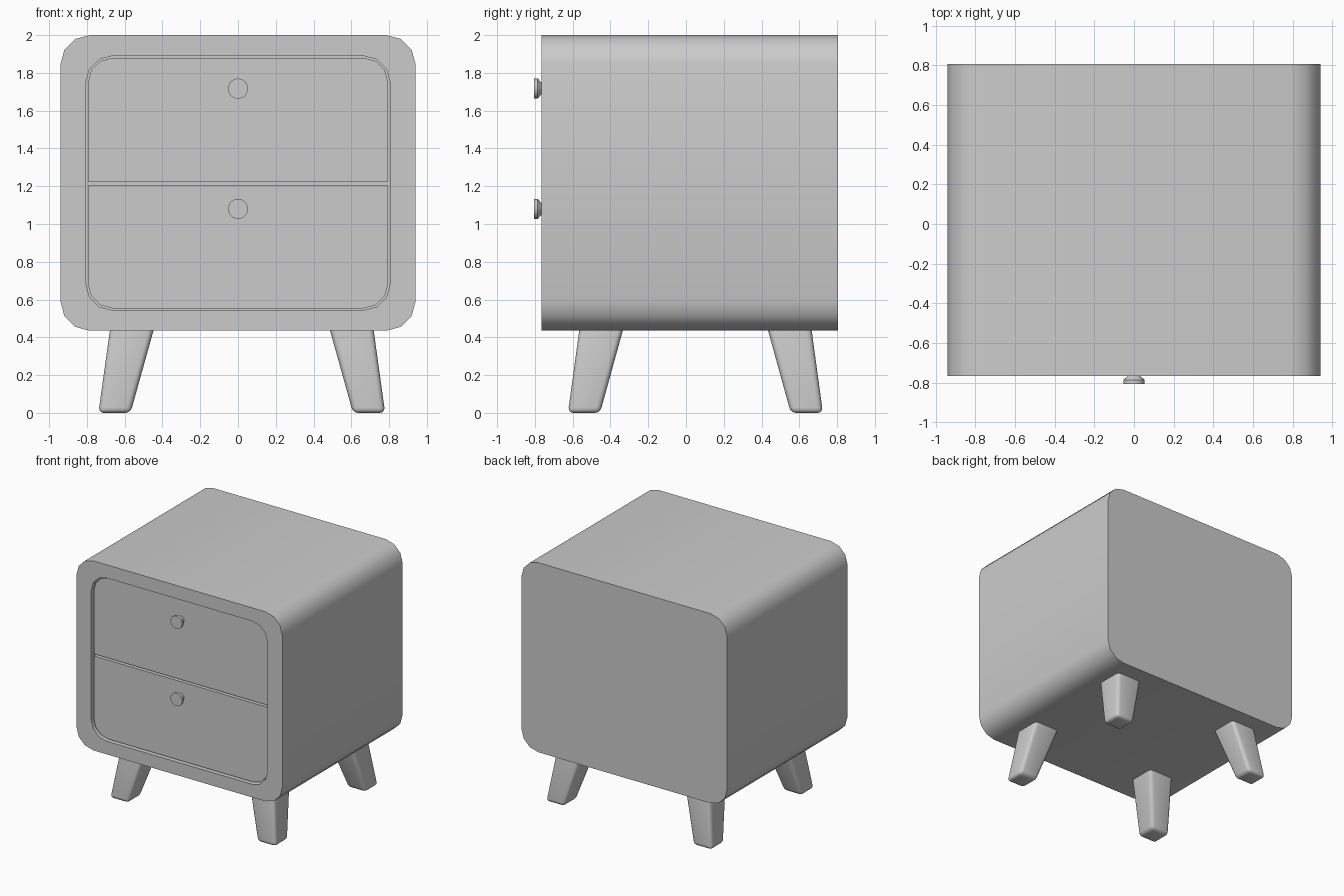
import bpy, bmesh, math

if "Cube" in bpy.data.objects:
    bpy.data.objects.remove(bpy.data.objects["Cube"])

FRONT, BACK = -0.765, 0.805


def finish(name, bm, angle=35):
    bmesh.ops.recalc_face_normals(bm, faces=bm.faces)
    mesh = bpy.data.meshes.new(name)
    bm.to_mesh(mesh)
    bm.free()
    obj = bpy.data.objects.new(name, mesh)
    bpy.context.collection.objects.link(obj)
    bpy.ops.object.select_all(action='DESELECT')
    obj.select_set(True)
    bpy.context.view_layer.objects.active = obj
    bpy.ops.object.shade_smooth_by_angle(angle=math.radians(angle))
    return obj


def outline(w, z0, z1, r_top, r_bot, seg=3):
    """Rounded rectangle in XZ, half width w; a zero radius gives a square corner."""
    pts = []
    for sx, z, sz, r, a in ((1, z1, 1, r_top, 0), (-1, z1, 1, r_top, 90),
                            (-1, z0, -1, r_bot, 180), (1, z0, -1, r_bot, 270)):
        n = seg if r else 0
        for i in range(n + 1):
            t = math.radians(a + 90 * i / max(n, 1))
            pts.append((sx * (w - r) + r * math.cos(t), z - sz * r + r * math.sin(t)))
    return pts


def loft(name, loops):
    """Bridge a list of (outline, y) loops and cap both ends."""
    bm = bmesh.new()
    rings = [[bm.verts.new((x, y, z)) for x, z in pts] for pts, y in loops]
    for a, b in zip(rings, rings[1:]):
        for i in range(len(a)):
            j = (i + 1) % len(a)
            bm.faces.new((a[i], a[j], b[j], b[i]))
    bm.faces.new(rings[0])
    bm.faces.new(rings[-1])
    return finish(name, bm)


# Cabinet shell with the drawer opening in its front
shell = outline(0.94, 0.435, 2.0, 0.155, 0.155)
opening = outline(0.805, 0.543, 1.89, 0.14, 0.14)
loft("cabinet", [(shell, BACK), (shell, FRONT), (opening, FRONT), (opening, FRONT + 0.1)])

# Drawer fronts, set slightly back in the opening
for name, z0, z1, rt, rb in (("upper_drawer", 1.222, 1.88, 0.132, 0),
                             ("lower_drawer", 0.553, 1.205, 0, 0.132)):
    front = outline(0.795, z0, z1, rt, rb)
    loft(name, [(front, FRONT + 0.02), (front, FRONT + 0.1)])

# Round knobs with a tapered neck
for name, z in (("upper_knob", 1.717), ("lower_knob", 1.08)):
    ring = [(math.cos(math.tau * i / 24), math.sin(math.tau * i / 24)) for i in range(24)]
    loft(name, [([(r * c, z + r * s) for c, s in ring], y) for r, y in
                ((0.053, -0.805), (0.053, -0.785), (0.03, -0.765), (0.03, -0.735))])

# Tapered, splayed legs with softened edges
for side, sx in (("left", -1), ("right", 1)):
    for end, sy in (("front", -1), ("back", 1)):
        bm = bmesh.new()
        bmesh.ops.create_cube(bm, size=1)
        for v in bm.verts:
            top = v.co.z > 0
            cx, cy, w, z = (0.58, 0.497, 0.233, 0.45) if top else (0.674, 0.59, 0.17, 0.005)
            v.co = (0.02 + sx * cx + v.co.x * w, 0.05 + sy * cy + v.co.y * w, z)
        edges = [e for e in bm.edges if min(v.co.z for v in e.verts) < 0.1]
        bmesh.ops.bevel(bm, geom=edges, offset=0.028, segments=3, profile=0.5,
                        affect='EDGES')
        for v in bm.verts:
            if v.co.z < 0.1:
                v.co.z -= 0.005
        finish(f"{end}_{side}_leg", bm, 40)
